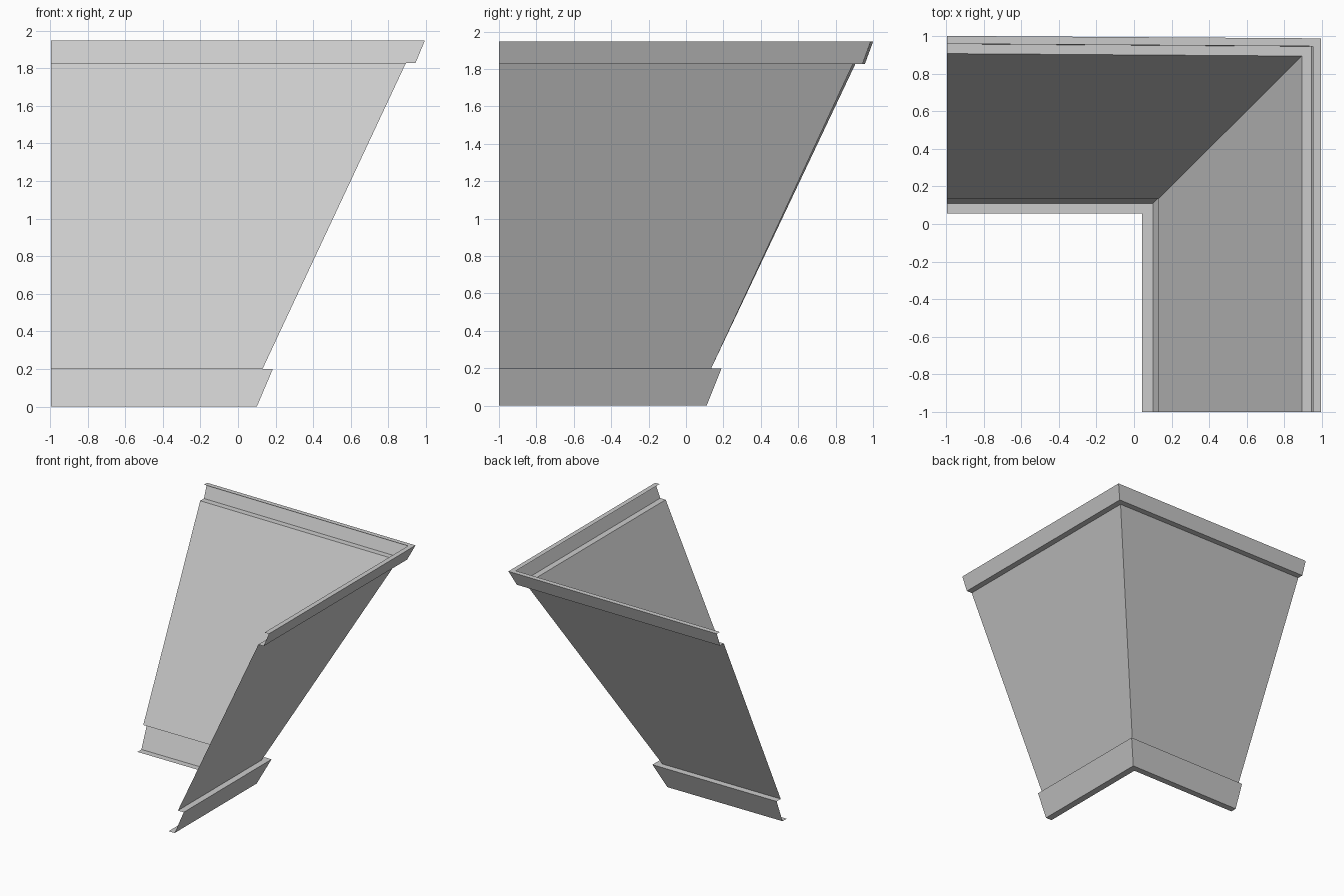
import bpy
import bmesh

cube = bpy.data.objects.get("Cube")
if cube:
    bpy.data.objects.remove(cube, do_unlink=True)

# One flat grey for the whole sheet
grey = bpy.data.materials.new("panel grey")
grey.use_nodes = True
colour = (0.6, 0.6, 0.6, 1)
grey.diffuse_color = colour
grey.node_tree.nodes["Principled BSDF"].inputs["Base Color"].default_value = colour

LEFT_END, FRONT_END = -0.993, -1.0

# Cross-section points: (corner x, corner y, y at the far end of the back wing, z)
bottom_trim = [(0.042, 0.055, 0.055, 0), (0.10, 0.11, 0.11, 0),
               (0.185, 0.19, 0.19, 0.2), (0.13, 0.135, 0.135, 0.2)]
top_trim = [(0.893, 0.893, 0.906, 1.828), (0.944, 0.944, 0.957, 1.828),
            (0.993, 0.987, 1.0, 1.946), (0.951, 0.945, 0.958, 1.946)]


def mitred_sheet(name, section):
    """Run an open section along both wings, mitred at the corner."""
    bm = bmesh.new()
    rows = [[bm.verts.new(p) for p in ((LEFT_END, ye, z), (x, y, z), (x, FRONT_END, z))]
            for x, y, ye, z in section]
    for low, high in zip(rows, rows[1:]):
        for i in range(2):
            bm.faces.new((low[i], low[i + 1], high[i + 1], high[i]))
    mesh = bpy.data.meshes.new(name)
    bm.to_mesh(mesh)
    bm.free()
    mesh.materials.append(grey)
    obj = bpy.data.objects.new(name, mesh)
    bpy.context.collection.objects.link(obj)
    return obj


# Folded trims and the sloping panel between them
mitred_sheet("bottom_trim", bottom_trim)
mitred_sheet("sloping_panel", [bottom_trim[-1], top_trim[0]])
mitred_sheet("top_trim", top_trim)
